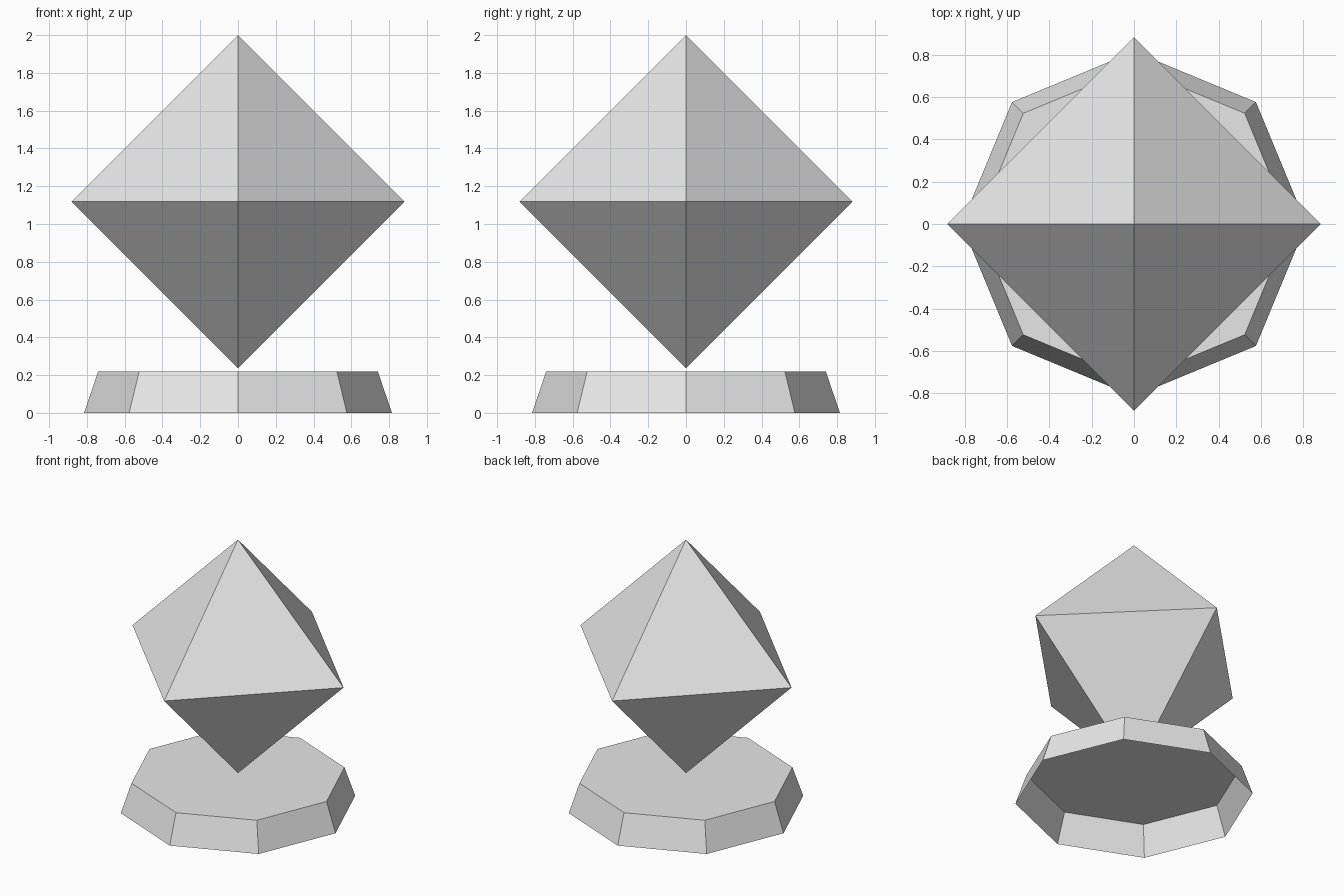
import bpy
import math

cube = bpy.data.objects.get("Cube")
if cube:
    bpy.data.objects.remove(cube, do_unlink=True)

# Single plain grey for everything
grey = bpy.data.materials.new("light_grey")
grey.use_nodes = True
colour = (0.8, 0.8, 0.8, 1.0)
grey.diffuse_color = colour
grey.node_tree.nodes["Principled BSDF"].inputs["Base Color"].default_value = colour


def ring(sides, radius, z):
    """Corner points of a regular polygon, with one corner on +x."""
    step = math.tau / sides
    return [(radius * math.cos(i * step), radius * math.sin(i * step), z)
            for i in range(sides)]


def add_part(name, verts, faces):
    mesh = bpy.data.meshes.new(name)
    mesh.from_pydata(verts, [], faces)
    mesh.materials.append(grey)
    mesh.update()
    obj = bpy.data.objects.new(name, mesh)
    bpy.context.collection.objects.link(obj)
    return obj


# Pedestal: tapered eight-sided shell with a top and an open underside
n = 8
walls = [(i, (i + 1) % n, n + (i + 1) % n, n + i) for i in range(n)]
top = tuple(range(n, 2 * n))
add_part("pedestal", ring(n, 0.815, 0.0) + ring(n, 0.74, 0.22), walls + [top])

# Crystal: regular octahedron floating just above the pedestal
size = 0.882
middle = 2.0 - size
n = 4
points = ring(n, size, middle) + [(0, 0, middle + size), (0, 0, middle - size)]
upper = [(i, (i + 1) % n, n) for i in range(n)]
lower = [((i + 1) % n, i, n + 1) for i in range(n)]
add_part("crystal", points, upper + lower)
